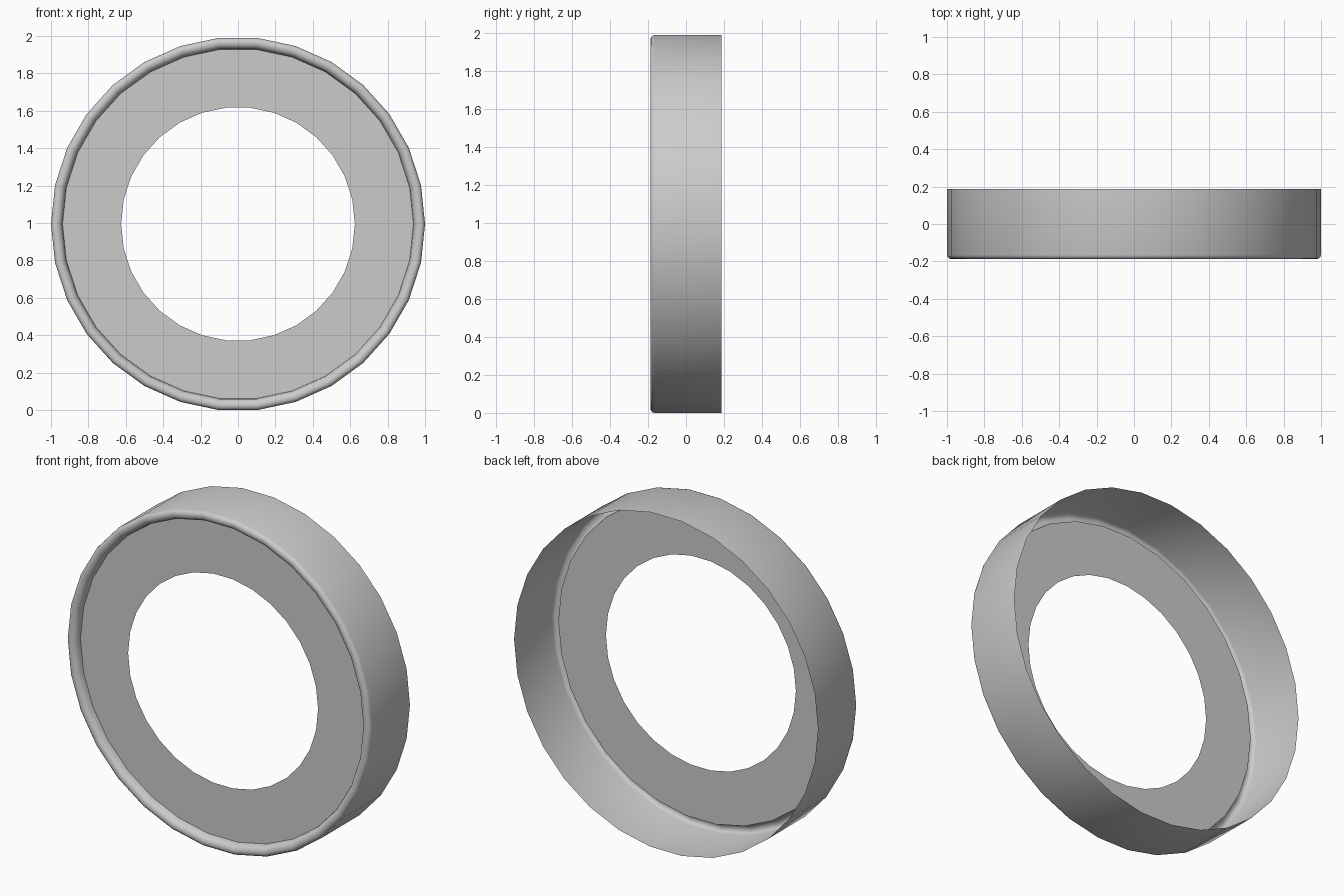
import bpy, bmesh, math

if "Cube" in bpy.data.objects:
    bpy.data.objects.remove(bpy.data.objects["Cube"])

SIDES = 30
CZ = math.cos(math.radians(6))  # flat edge rests on the ground

# Open profile (radius, y): back edge, outer wall, rolled front lip, recessed face
profile = [(1, 0.1875), (1, -0.165), (0.996, -0.177), (0.987, -0.185),
           (0.975, -0.1875), (0.961, -0.185), (0.949, -0.176),
           (0.942, -0.163), (0.938, -0.14), (0.625, -0.14)]

# Revolve the profile around the y axis
bm = bmesh.new()
rings = []
for r, y in profile:
    ring = []
    for i in range(SIDES):
        a = 2 * math.pi * i / SIDES
        ring.append(bm.verts.new((r * math.cos(a), y, CZ + r * math.sin(a))))
    rings.append(ring)
for a, b in zip(rings, rings[1:]):
    for i in range(SIDES):
        j = (i + 1) % SIDES
        bm.faces.new((a[i], a[j], b[j], b[i]))

# Outer wall faces outward
bm.normal_update()
bm.faces.ensure_lookup_table()
if bm.faces[0].normal.x < 0:
    bmesh.ops.reverse_faces(bm, faces=bm.faces[:])

mesh = bpy.data.meshes.new("ring_cover")
bm.to_mesh(mesh)
bm.free()
ring_cover = bpy.data.objects.new("ring_cover", mesh)
bpy.context.collection.objects.link(ring_cover)

# Smooth lip and wall, crisp seam at the face
bpy.context.view_layer.objects.active = ring_cover
ring_cover.select_set(True)
bpy.ops.object.shade_smooth_by_angle(angle=math.radians(40))
